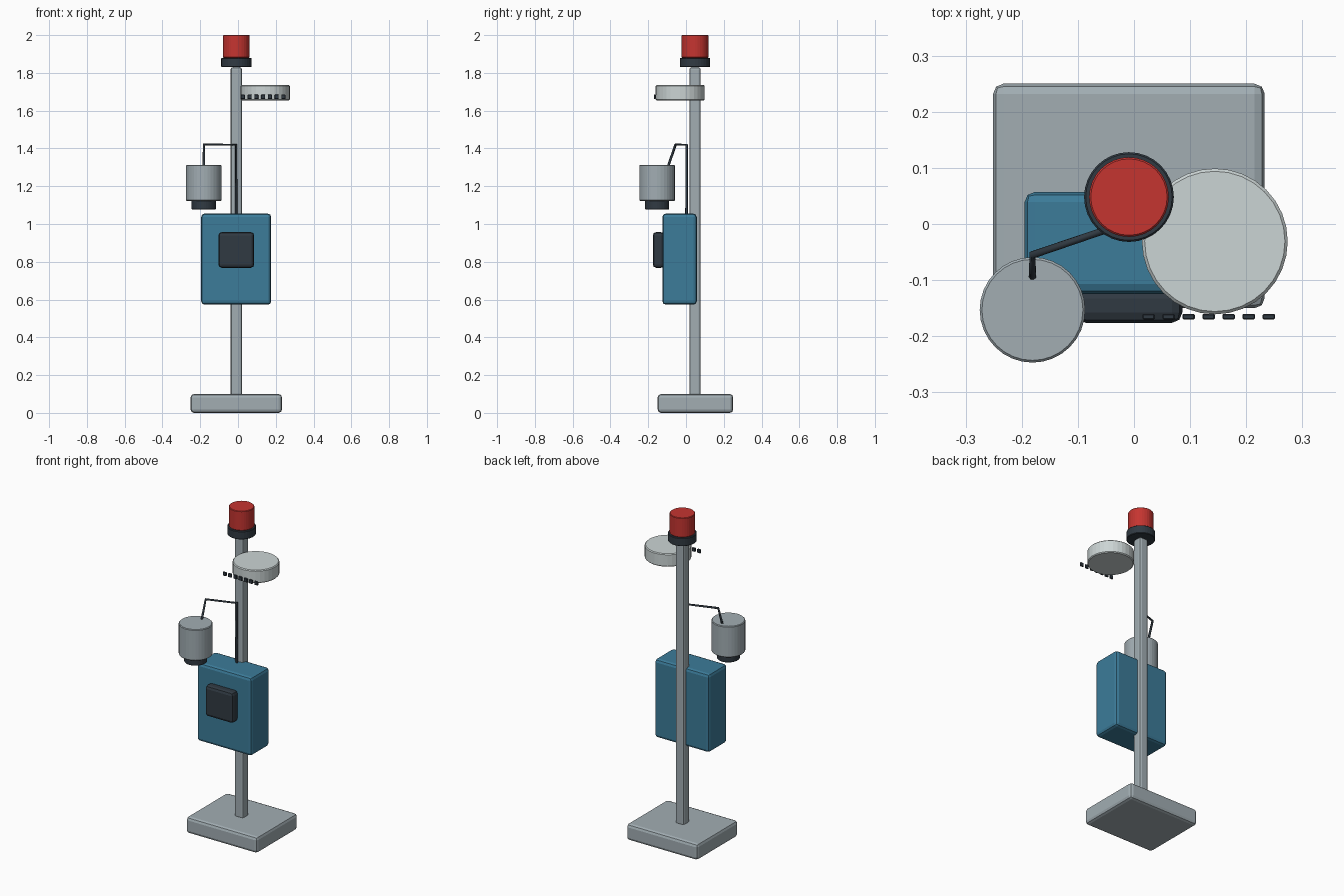
import bpy
from mathutils import Vector

if "Cube" in bpy.data.objects:
    bpy.data.objects.remove(bpy.data.objects["Cube"])


def material(name, color):
    m = bpy.data.materials.new(name)
    m.diffuse_color = (*color, 1)
    m.use_nodes = True
    m.node_tree.nodes["Principled BSDF"].inputs["Base Color"].default_value = m.diffuse_color
    return m


STEEL = material("steel_grey", (0.36, 0.42, 0.45))
BLUE = material("cabinet_blue", (0.045, 0.20, 0.32))
DARK = material("dark_rubber", (0.03, 0.042, 0.055))
RED = material("beacon_red", (0.56, 0.035, 0.03))
PALE = material("pale_plastic", (0.60, 0.66, 0.66))


def finish(name, mat, bevel, segments):
    ob = bpy.context.object
    ob.name = name
    ob.data.materials.append(mat)
    if bevel:
        mod = ob.modifiers.new("edge_bevel", 'BEVEL')
        mod.width, mod.segments = bevel, segments
        mod.limit_method, mod.angle_limit = 'ANGLE', 0.6
    return ob


def box(name, lo, hi, mat, bevel=0.0, segments=2):
    lo, hi = Vector(lo), Vector(hi)
    bpy.ops.mesh.primitive_cube_add(size=1, location=(lo + hi) / 2)
    ob = bpy.context.object
    for v in ob.data.vertices:
        v.co *= (hi - lo)
    return finish(name, mat, bevel, segments)


def drum(name, x, y, z0, z1, r, mat, bevel=0.003):
    bpy.ops.mesh.primitive_cylinder_add(
        vertices=32, radius=r, depth=z1 - z0, location=(x, y, (z0 + z1) / 2))
    return finish(name, mat, bevel, 1)


# Stand
CX, PY = -0.009, 0.048
box("base_plate", (-0.251, -0.15, 0), (0.233, 0.25, 0.1), STEEL, 0.018)
box("post", (CX - 0.03, PY - 0.03, 0.09), (CX + 0.03, PY + 0.03, 1.83), STEEL, 0.012)

# Warning beacon on top of the post
drum("beacon_collar", CX, PY, 1.83, 1.88, 0.08, DARK)
drum("beacon_lens", CX, PY, 1.88, 2.0, 0.071, RED)

# Cabinet and its display
box("cabinet", (-0.195, -0.125, 0.573), (0.176, 0.057, 1.055), BLUE, 0.018)
box("display", (-0.104, -0.176, 0.768), (0.086, -0.115, 0.957), DARK, 0.018)

# Smoke detector with a row of vents in front
drum("smoke_detector", 0.144, -0.031, 1.655, 1.735, 0.13, PALE, 0.005)
for i in range(7):
    x = 0.026 + 0.0357 * i
    box(f"detector_vent_{i + 1}", (x - 0.011, -0.17, 1.662), (x + 0.011, -0.16, 1.685), DARK, 0.002, 1)

# Gas sensor head with inlet
drum("gas_sensor_body", -0.181, -0.153, 1.122, 1.313, 0.094, STEEL, 0.004)
drum("gas_sensor_inlet", -0.181, -0.153, 1.077, 1.125, 0.064, DARK)

# Cable from the cabinet to the sensor
curve = bpy.data.curves.new("sensor_cable", 'CURVE')
curve.dimensions = '3D'
curve.bevel_depth, curve.bevel_resolution = 0.007, 2
curve.use_fill_caps = True
path = [(-0.01, 0.003, 1.03), (-0.01, 0.003, 1.42), (-0.181, -0.055, 1.42), (-0.181, -0.095, 1.305)]
spline = curve.splines.new('POLY')
spline.points.add(len(path) - 1)
for p, co in zip(spline.points, path):
    p.co = (*co, 1)
curve.materials.append(DARK)
bpy.context.collection.objects.link(bpy.data.objects.new("sensor_cable", curve))
